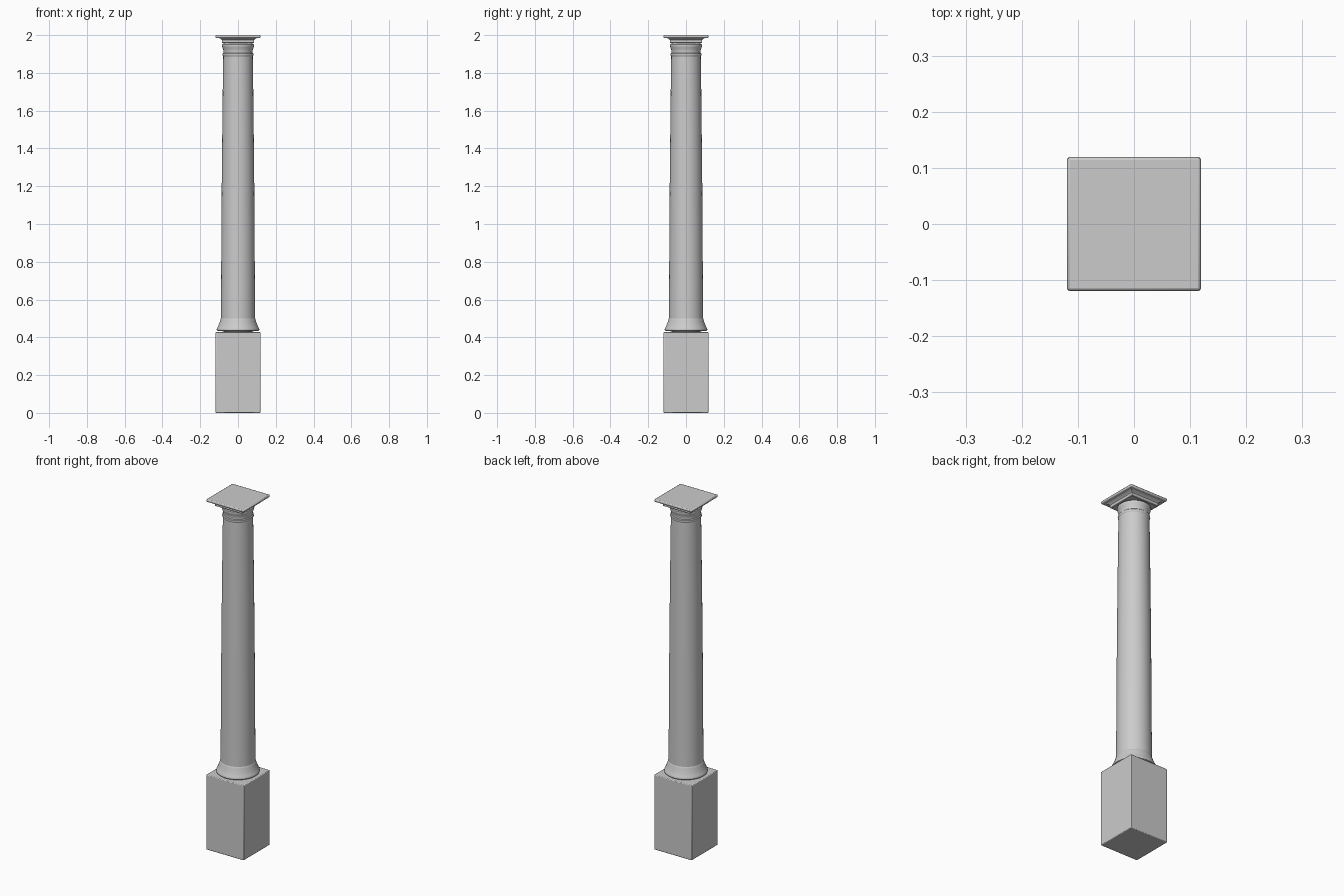
import bpy, bmesh, math

if "Cube" in bpy.data.objects:
    bpy.data.objects.remove(bpy.data.objects["Cube"])


def loft(name, profile, sides, square=False):
    """Sweep a (radius, z) profile round the z axis; square uses half-widths."""
    bm = bmesh.new()
    k = math.sqrt(2) if square else 1.0
    off = math.pi / 4 if square else 0.0
    rings = []
    for r, z in profile:
        rings.append([bm.verts.new((r * k * math.cos(off + 2 * math.pi * i / sides),
                                    r * k * math.sin(off + 2 * math.pi * i / sides), z))
                      for i in range(sides)])
    for a, b in zip(rings, rings[1:]):
        for i in range(sides):
            j = (i + 1) % sides
            bm.faces.new((a[i], a[j], b[j], b[i]))
    bm.faces.new(rings[0][::-1])
    bm.faces.new(rings[-1])
    me = bpy.data.meshes.new(name)
    bm.to_mesh(me)
    bm.free()
    ob = bpy.data.objects.new(name, me)
    bpy.context.collection.objects.link(ob)
    bpy.ops.object.select_all(action='DESELECT')
    ob.select_set(True)
    bpy.context.view_layer.objects.active = ob
    bpy.ops.object.shade_smooth_by_angle(angle=math.radians(35))
    return ob


def bevel(ob, width):
    m = ob.modifiers.new("soft_edges", 'BEVEL')
    m.width = width
    m.segments = 2
    m.limit_method = 'ANGLE'
    m.angle_limit = math.radians(50)


# square pedestal block
pedestal = loft("pedestal", [(0.119, 0.0), (0.119, 0.427)], 4, True)
bevel(pedestal, 0.004)

# flared round base rising into the shaft
loft("base_moulding", [
    (0.075, 0.425), (0.075, 0.432), (0.107, 0.433), (0.112, 0.437),
    (0.113, 0.442), (0.111, 0.448), (0.107, 0.454), (0.102, 0.467),
    (0.097, 0.480), (0.094, 0.490), (0.091, 0.500), (0.088, 0.503)], 48)

# gently tapering shaft
loft("shaft", [(0.091, 0.495), (0.0895, 0.65), (0.088, 0.93), (0.086, 1.22),
               (0.083, 1.51), (0.080, 1.78), (0.078, 1.90)], 48)

# round neck with a ring and flared lip
loft("capital_neck", [
    (0.076, 1.885), (0.080, 1.890), (0.082, 1.896), (0.081, 1.902),
    (0.077, 1.906), (0.077, 1.916), (0.079, 1.926), (0.083, 1.936),
    (0.085, 1.944), (0.084, 1.951), (0.078, 1.955), (0.074, 1.957),
    (0.074, 1.965)], 48)

# square stepped moulding under the top slab
loft("capital_moulding", [
    (0.082, 1.957), (0.086, 1.960), (0.086, 1.975), (0.090, 1.979),
    (0.097, 1.983), (0.105, 1.987)], 4, True)

# thin top slab
abacus = loft("abacus", [(0.119, 1.985), (0.119, 2.0)], 4, True)
bevel(abacus, 0.005)
